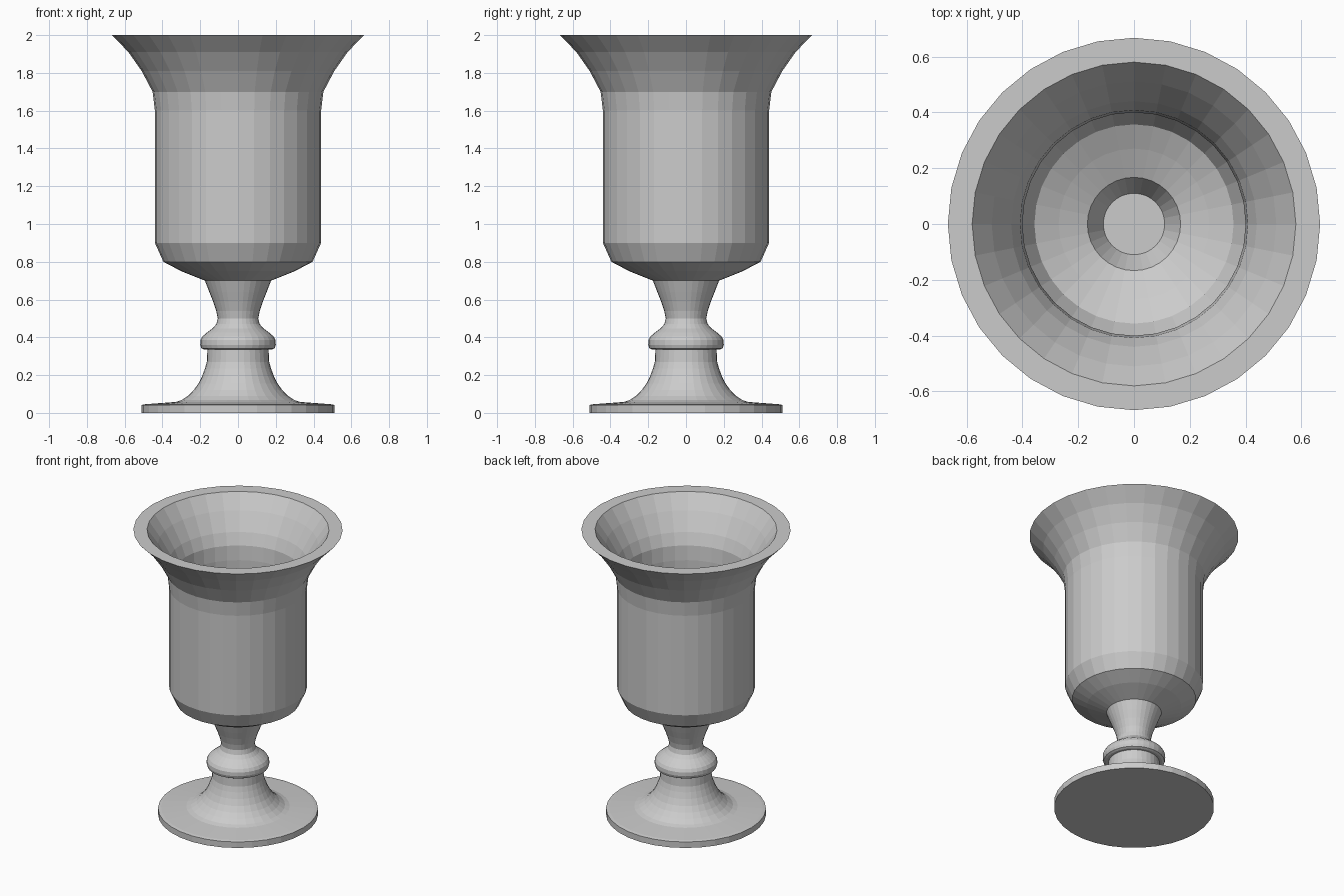
import bpy, bmesh, math

if "Cube" in bpy.data.objects:
    bpy.data.objects.remove(bpy.data.objects["Cube"])

SIDES = 32
mat = bpy.data.materials.new("light grey")
mat.diffuse_color = (0.6, 0.6, 0.6, 1)
mat.use_nodes = True
mat.node_tree.nodes["Principled BSDF"].inputs["Base Color"].default_value = mat.diffuse_color


def lathe(name, profile):
    """Revolve (radius, z) points around z; the first and last rings are capped if open."""
    bm = bmesh.new()
    rings = []
    for r, z in profile:
        rings.append([bm.verts.new((r * math.cos(2 * math.pi * i / SIDES),
                                    r * math.sin(2 * math.pi * i / SIDES), z))
                      for i in range(SIDES)])
    for a, b in zip(rings, rings[1:]):
        for i in range(SIDES):
            j = (i + 1) % SIDES
            bm.faces.new((a[i], a[j], b[j], b[i]))
    bm.faces.new(rings[0][::-1])
    bm.faces.new(rings[-1])
    bmesh.ops.recalc_face_normals(bm, faces=bm.faces)
    me = bpy.data.meshes.new(name)
    bm.to_mesh(me)
    bm.free()
    me.materials.append(mat)
    ob = bpy.data.objects.new(name, me)
    bpy.context.collection.objects.link(ob)
    return ob


# whole goblet in one closed profile: foot, stem, bead, bowl outside, rim, bowl inside
foot = [(0.51, 0), (0.51, 0.042), (0.49, 0.046), (0.33, 0.058), (0.30, 0.067),
        (0.265, 0.09), (0.235, 0.12), (0.21, 0.155), (0.19, 0.195),
        (0.175, 0.235), (0.165, 0.27), (0.162, 0.335)]
bead = [(0.18, 0.335), (0.194, 0.342), (0.2, 0.36), (0.199, 0.385), (0.188, 0.405),
        (0.165, 0.425), (0.135, 0.447), (0.115, 0.47)]
stem = [(0.107, 0.50), (0.115, 0.54), (0.132, 0.59), (0.152, 0.64)]
bowl_outside = [(0.175, 0.70), (0.30, 0.75), (0.395, 0.80), (0.44, 0.90),
                (0.44, 1.60), (0.452, 1.70), (0.51, 1.81), (0.58, 1.91), (0.667, 2.0)]
bowl_inside = [(0.58, 2.0), (0.51, 1.90), (0.44, 1.78), (0.408, 1.70), (0.40, 1.60),
               (0.40, 0.91), (0.357, 0.83), (0.27, 0.785), (0.167, 0.74), (0.11, 0.63)]
lathe("goblet", foot + bead + stem + bowl_outside + bowl_inside)
